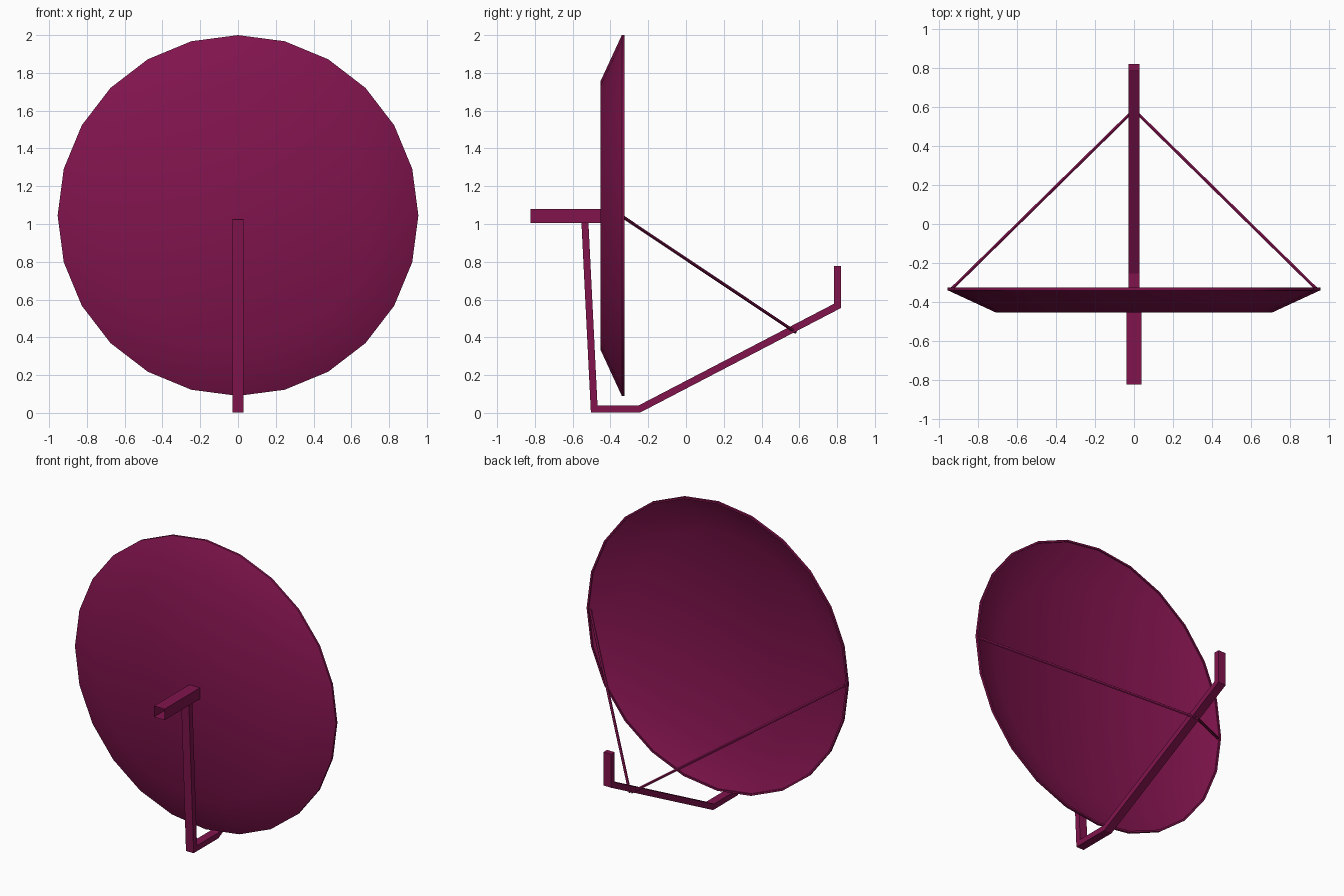
import bpy, bmesh
from math import sin, cos, radians, tau
from mathutils import Vector

if "Cube" in bpy.data.objects:
    bpy.data.objects.remove(bpy.data.objects["Cube"])

plum = bpy.data.materials.new("plum")
plum.diffuse_color = (0.22, 0.007, 0.075, 1)
plum.use_nodes = True
plum.node_tree.nodes["Principled BSDF"].inputs["Base Color"].default_value = plum.diffuse_color


def finish(name, bm, smooth=False, recalc=True):
    if recalc:
        bmesh.ops.recalc_face_normals(bm, faces=bm.faces)
    me = bpy.data.meshes.new(name)
    bm.to_mesh(me)
    bm.free()
    ob = bpy.data.objects.new(name, me)
    bpy.context.collection.objects.link(ob)
    me.materials.append(plum)
    if smooth:
        me.shade_smooth()
        me.set_sharp_from_angle(angle=radians(35))
    return ob


def bridge(bm, a, b):
    n = len(a)
    for i in range(n):
        bm.faces.new((a[i], a[(i + 1) % n], b[(i + 1) % n], b[i]))


# Dish: thin shell turned around the y axis, flat in the middle
DISH_Z, SIDES = 1.045, 24
profile = [(0.71, -0.453), (0.955, -0.34), (0.955, -0.325),
           (0.943, -0.325), (0.943, -0.332), (0.705, -0.441)]
bm = bmesh.new()
rings = [[bm.verts.new((r * sin(tau * i / SIDES), y, DISH_Z + r * cos(tau * i / SIDES)))
          for i in range(SIDES)] for r, y in profile]
for a, b in zip(rings, rings[1:]):
    bridge(bm, a, b)
bm.faces.new(rings[0])
bm.faces.new(rings[-1])
finish("dish", bm, smooth=True)

# Support arm: flat bar bent in the y-z plane, mitred at each corner
path = [Vector(p) for p in ((-0.536, 1.026), (-0.486, 0.02), (-0.248, 0.02),
                            (0.803, 0.567), (0.803, 0.777))]
HALF_W, HALF_T = 0.028, 0.0185
dirs = [(b - a).normalized() for a, b in zip(path, path[1:])]
bm = bmesh.new()
rings = []
for i, p in enumerate(path):
    d0, d1 = dirs[max(i - 1, 0)], dirs[min(i, len(dirs) - 1)]
    n0, n1 = Vector((-d0.y, d0.x)), Vector((-d1.y, d1.x))
    m = (n0 + n1) * (HALF_T / (1 + n0.dot(n1)))
    rings.append([bm.verts.new((x, p.x + s * m.x, p.y + s * m.y))
                  for x, s in ((-HALF_W, -1), (HALF_W, -1), (HALF_W, 1), (-HALF_W, 1))])
for a, b in zip(rings, rings[1:]):
    bridge(bm, a, b)
bm.faces.new(rings[0])
bm.faces.new(rings[-1])
finish("support_arm", bm)

# Mounting tube: open-ended square sleeve behind the dish
bm = bmesh.new()
corners = ((-0.039, 1.006), (0.039, 1.006), (0.039, 1.079), (-0.039, 1.079))
ends = [[bm.verts.new((x, y, z)) for x, z in corners] for y in (-0.823, -0.45)]
bridge(bm, *ends)
finish("mounting_tube", bm, recalc=False)

# Struts: thin rods from the dish rim to the arm
for side, label in ((-1, "left"), (1, "right")):
    a = Vector((side * 0.932, -0.33, 1.035))
    b = Vector((side * 0.005, 0.58, 0.427))
    d = b - a
    bm = bmesh.new()
    bmesh.ops.create_cone(bm, cap_ends=True, segments=6, radius1=0.009,
                          radius2=0.009, depth=d.length)
    ob = finish(label + "_strut", bm, smooth=False)
    ob.location = (a + b) / 2
    ob.rotation_euler = d.to_track_quat("Z", "Y").to_euler()
